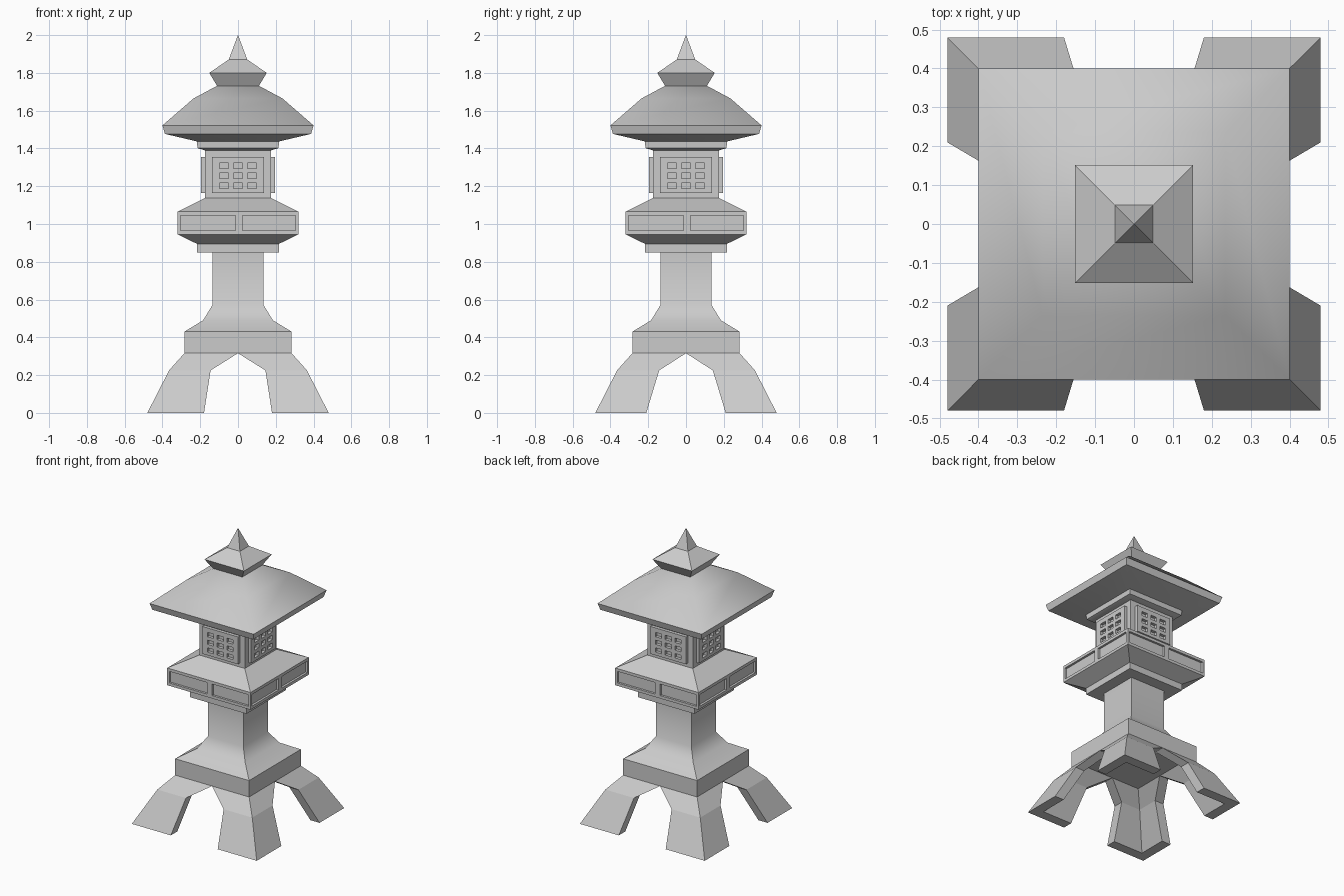
import bpy, bmesh, math

if "Cube" in bpy.data.objects:
    bpy.data.objects.remove(bpy.data.objects["Cube"])


def finish(name, bm, smooth=None):
    bmesh.ops.remove_doubles(bm, verts=bm.verts, dist=1e-5)
    bmesh.ops.recalc_face_normals(bm, faces=bm.faces)
    me = bpy.data.meshes.new(name)
    bm.to_mesh(me)
    bm.free()
    ob = bpy.data.objects.new(name, me)
    bpy.context.collection.objects.link(ob)
    if smooth:
        bpy.ops.object.select_all(action='DESELECT')
        ob.select_set(True)
        bpy.context.view_layer.objects.active = ob
        bpy.ops.object.shade_smooth_by_angle(angle=math.radians(smooth))
    return ob


def loft(name, sections, smooth=None):
    """Skin a list of vertex loops (each a list of points) and cap the ends."""
    bm = bmesh.new()
    rings = [[bm.verts.new(p) for p in s] for s in sections]
    n = len(rings[0])
    for a, b in zip(rings, rings[1:]):
        for i in range(n):
            j = (i + 1) % n
            bm.faces.new((a[i], a[j], b[j], b[i]))
    bm.faces.new(rings[0])
    bm.faces.new(rings[-1])
    return finish(name, bm, smooth)


def square_stack(name, profile, smooth=40):
    """Square cross-sections from (half width, height) pairs."""
    return loft(name, [[(h, h, z), (-h, h, z), (-h, -h, z), (h, -h, z)]
                       for h, z in profile], smooth)


def lattice(name, xs, zs, dist, depth, turn):
    """Upright panel whose odd/odd grid cells are openings."""
    bm = bmesh.new()
    v = [[bm.verts.new((x, 0, z)) for z in zs] for x in xs]
    for i in range(len(xs) - 1):
        for k in range(len(zs) - 1):
            if not (i % 2 and k % 2):
                bm.faces.new((v[i][k], v[i + 1][k], v[i + 1][k + 1], v[i][k + 1]))
    ob = finish(name, bm)
    a = turn * math.pi / 2
    d = dist + depth / 2
    ob.location = (d * math.sin(a), -d * math.cos(a), 0)
    ob.rotation_euler.z = a
    mod = ob.modifiers.new("thickness", 'SOLIDIFY')
    mod.thickness = depth
    mod.offset = 0
    return ob


# Top: spike, crown and roof
tip = 0.0005
square_stack("finial_spike", [(0.05, 1.868), (tip, 2.0)], 20)
square_stack("crown", [(0.11, 1.73), (0.152, 1.80), (0.05, 1.87)], 20)
square_stack("roof", [(0.217, 1.437), (0.387, 1.477), (0.40, 1.522),
                      (0.235, 1.665), (0.11, 1.732)], 58)
square_stack("roof_collar", [(0.175, 1.39), (0.215, 1.402), (0.217, 1.437)], 20)

# Lamp box with a window lattice on each side
square_stack("lamp_box", [(0.175, 1.135), (0.175, 1.392)])
win_x = [-0.137]
for c in (-0.075, 0, 0.075):
    win_x += [c - 0.024, c + 0.024]
win_x.append(0.137)
win_z = [1.165]
for c in (1.202, 1.256, 1.309):
    win_z += [c - 0.015, c + 0.015]
win_z.append(1.355)
for k in range(4):
    lattice(f"window_panel_{k}", win_x, win_z, 0.175, 0.021, k)

# Platform with two recessed panels on each side
square_stack("platform", [(0.217, 0.85), (0.217, 0.895), (0.32, 0.945), (0.305, 0.945),
                          (0.305, 1.065), (0.32, 1.065), (0.175, 1.138)], 20)
for k in range(4):
    w = 0.305 if k % 2 else 0.32
    lattice(f"platform_frame_{k}", [-w, -0.304, -0.013, 0.025, 0.304, w],
            [0.945, 0.965, 1.045, 1.065], 0.305, 0.015, k)

# Post flaring into the base block
square_stack("post_and_base", [(0.284, 0.315), (0.284, 0.43), (0.185, 0.49),
                               (0.136, 0.57), (0.136, 0.852)])

# Four splayed corner legs with L-shaped section
t = 0.07
levels = [(0.48, 0.18, 0.21, 0), (0.365, 0.145, 0.142, 0.225), (0.284, 0, 0, 0.316)]
legs = loft("legs", [[(h, h, z), (a, h, z), (a, h - t, z),
                      (h - t, h - t, z), (h - t, b, z), (h, b, z)]
                     for h, a, b, z in levels])
mirror = legs.modifiers.new("four_corners", 'MIRROR')
mirror.use_axis = (True, True, False)
